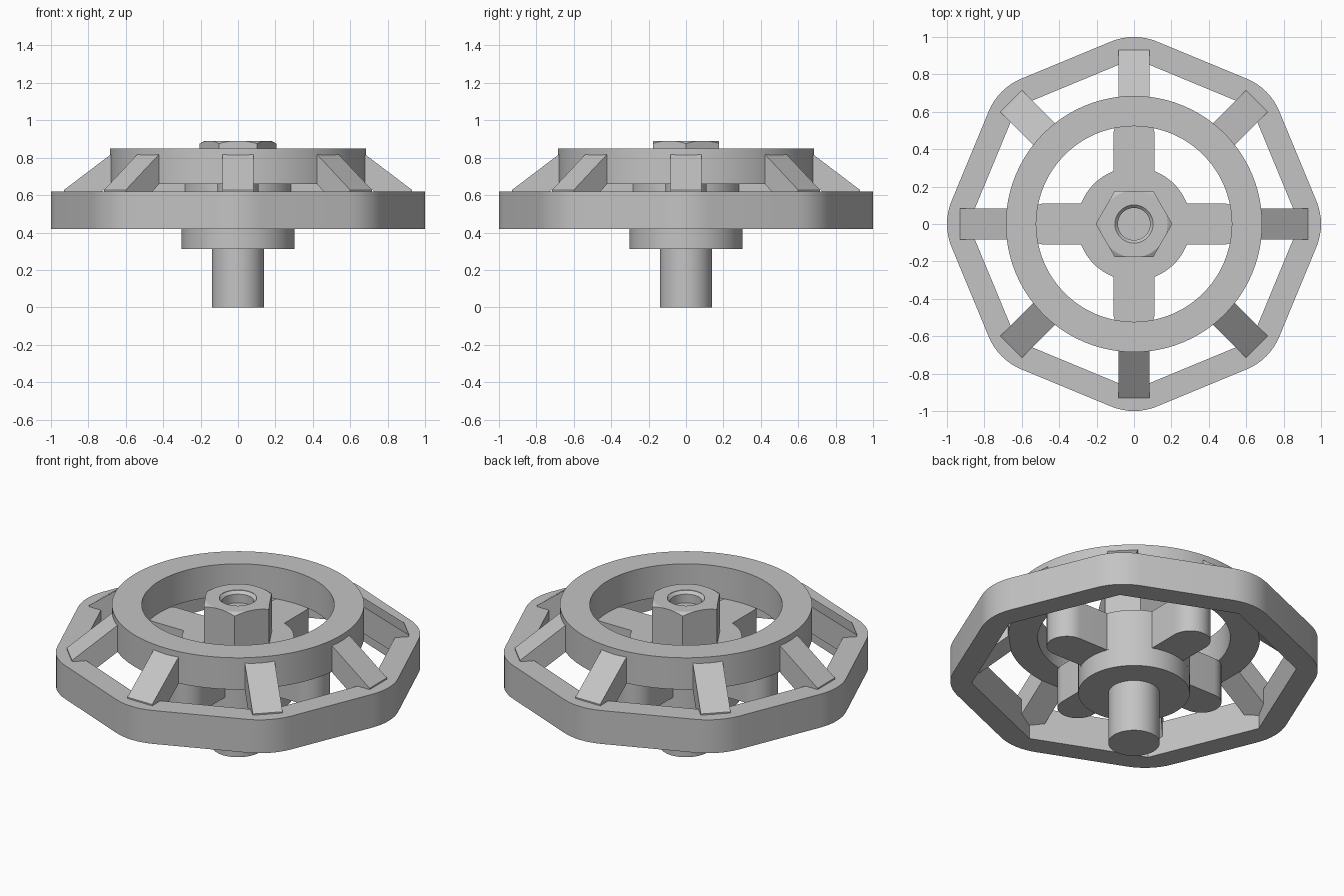
import bpy, bmesh
from math import sin, cos, pi, radians, asin
from mathutils import Matrix, Vector

if "Cube" in bpy.data.objects:
    bpy.data.objects.remove(bpy.data.objects["Cube"], do_unlink=True)

grey = bpy.data.materials.new("plain grey")
grey.use_nodes = True
colour = (0.55, 0.55, 0.55, 1)
grey.diffuse_color = colour
grey.node_tree.nodes["Principled BSDF"].inputs["Base Color"].default_value = colour


def finish(name, bm):
    """Turn a bmesh into a shaded, coloured object."""
    bmesh.ops.recalc_face_normals(bm, faces=bm.faces)
    mesh = bpy.data.meshes.new(name)
    bm.to_mesh(mesh)
    bm.free()
    obj = bpy.data.objects.new(name, mesh)
    bpy.context.collection.objects.link(obj)
    mesh.materials.append(grey)
    bpy.ops.object.select_all(action="DESELECT")
    obj.select_set(True)
    bpy.context.view_layer.objects.active = obj
    bpy.ops.object.shade_smooth_by_angle(angle=radians(15))
    return obj


def arc(radius, start, end, steps, centre=(0, 0)):
    return [(centre[0] + radius * cos(start + (end - start) * i / steps),
             centre[1] + radius * sin(start + (end - start) * i / steps))
            for i in range(steps + 1)]


def circle(radius, sides, turn=0):
    return arc(radius, turn, turn + 2 * pi, sides)[:-1]


def prism(name, loops, bottom, top):
    """Extrude an outline, with any further loops as holes."""
    bm = bmesh.new()
    edges = []
    for loop in loops:
        verts = [bm.verts.new((x, y, bottom)) for x, y in loop]
        edges += [bm.edges.new((v, verts[i - 1])) for i, v in enumerate(verts)]
    bmesh.ops.triangle_fill(bm, edges=edges, use_beauty=True)
    bmesh.ops.dissolve_limit(bm, angle_limit=0.01, verts=[], edges=bm.edges[:])
    result = bmesh.ops.extrude_face_region(bm, geom=bm.faces[:], use_keep_orig=True)
    moved = [g for g in result["geom"] if isinstance(g, bmesh.types.BMVert)]
    bmesh.ops.translate(bm, verts=moved, vec=(0, 0, top - bottom))
    return finish(name, bm)


def lathe(name, profile, sides):
    """Revolve a closed (radius, z) profile that starts and ends on the axis."""
    bm = bmesh.new()
    verts = [bm.verts.new((r, 0, z)) for r, z in profile]
    edges = [bm.edges.new(pair) for pair in zip(verts, verts[1:])]
    bmesh.ops.spin(bm, geom=verts + edges, cent=(0, 0, 0), axis=(0, 0, 1),
                   angle=2 * pi, steps=sides, use_merge=True)
    bmesh.ops.remove_doubles(bm, verts=bm.verts, dist=0.0001)
    return finish(name, bm)


def boolean(target, cutter, operation):
    mod = target.modifiers.new("shape", "BOOLEAN")
    mod.object, mod.operation, mod.solver = cutter, operation, "EXACT"
    bpy.ops.object.select_all(action="DESELECT")
    target.select_set(True)
    bpy.context.view_layer.objects.active = target
    bpy.ops.object.modifier_apply(modifier=mod.name)
    bpy.data.objects.remove(cutter, do_unlink=True)
    bpy.ops.object.shade_smooth_by_angle(angle=radians(15))


# Octagonal rim: rounded corners outside, sharp corners inside
corner = 0.32
rim_outline = []
for k in range(8):
    a = k * pi / 4
    centre = ((1 - corner) * cos(a), (1 - corner) * sin(a))
    rim_outline += arc(corner, a - pi / 8, a + pi / 8, 8, centre)
prism("octagonal_rim", [rim_outline, circle(0.885, 8)], 0.42, 0.62)

# Raised round ring
prism("round_ring", [circle(0.685, 96), circle(0.523, 96)], 0.66, 0.85)

# Eight sloping struts from the ring down into the rim
side = [(0.65, 0.84), (0.93, 0.628), (0.93, 0.468), (0.65, 0.68)]
for k in range(8):
    bm = bmesh.new()
    face = bm.faces.new([bm.verts.new((r, -0.082, z)) for r, z in side])
    result = bmesh.ops.extrude_face_region(bm, geom=[face], use_keep_orig=True)
    moved = [g for g in result["geom"] if isinstance(g, bmesh.types.BMVert)]
    bmesh.ops.translate(bm, verts=moved, vec=(0, 0.164, 0))
    bm.transform(Matrix.Rotation(k * pi / 4, 4, "Z"))
    finish(f"strut_{k + 1}", bm)

# Cross-shaped hub with four round-ended arms
hub, half = 0.303, 0.11
gap = asin(half / hub)
cross = []
for k in range(4):
    a = k * pi / 2
    cross += arc(half, a - pi / 2, a + pi / 2, 20, (0.476 * cos(a), 0.476 * sin(a)))
    cross += arc(hub, a + gap, a + pi / 2 - gap, 16)
prism("cross_hub", [cross], 0.43, 0.66)
prism("hub_collar", [circle(hub, 72)], 0.312, 0.45)

# Shaft
prism("shaft", [circle(0.14, 48)], 0, 0.33)

# Hexagonal nut with chamfered corners and a bored top
nut = prism("hex_nut", [circle(0.205, 6)], 0.65, 0.89)
boolean(nut, lathe("chamfer_cone", [(0, 0.6), (0.3, 0.6), (0.3, 0.821),
                                    (0.179, 0.89), (0, 0.89)], 72), "INTERSECT")
boolean(nut, lathe("bore_cutter", [(0, 0.82), (0.086, 0.82), (0.086, 0.872),
                                   (0.102, 0.888), (0.102, 0.95), (0, 0.95)], 48),
        "DIFFERENCE")
